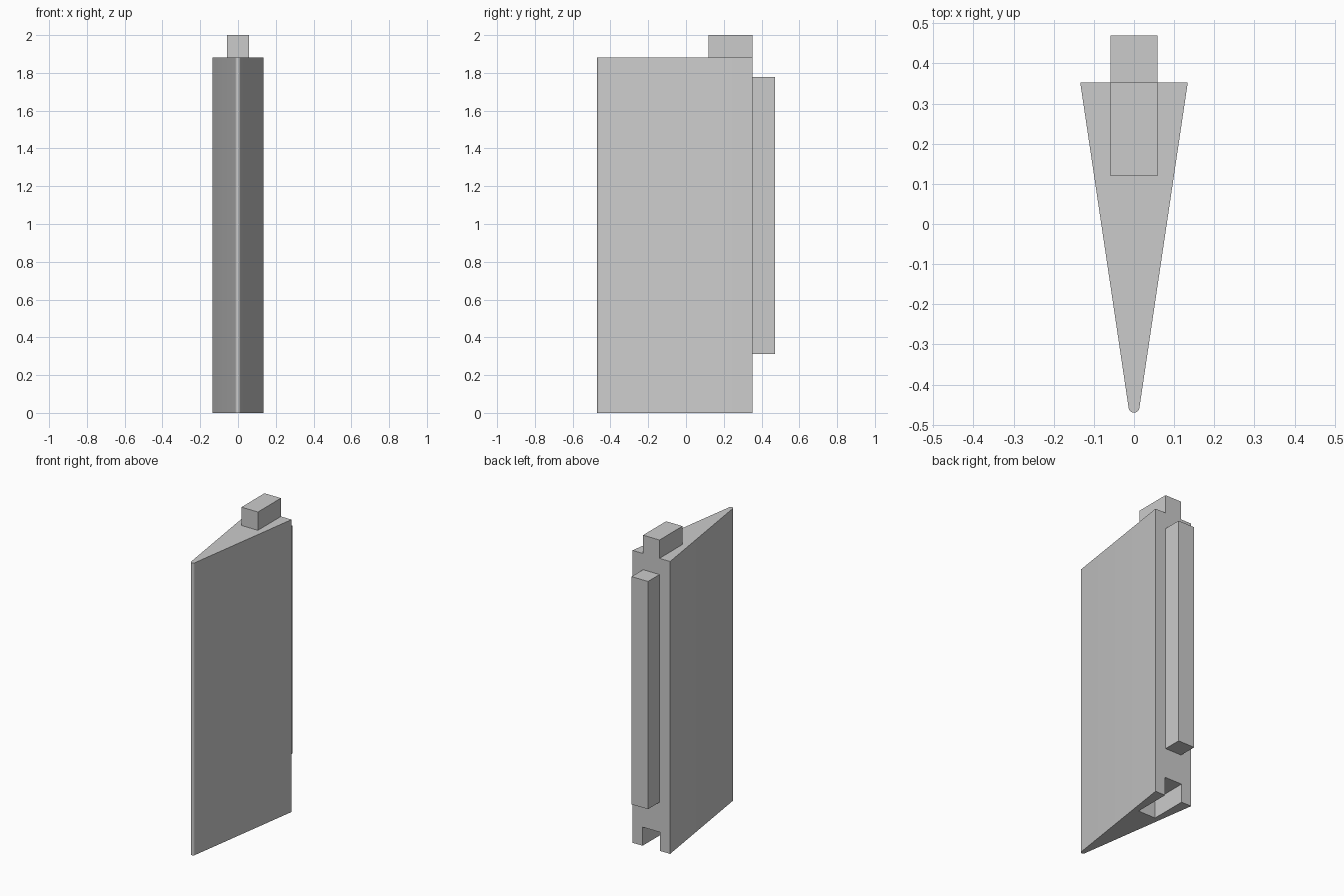
import bpy, bmesh, math

old = bpy.data.objects.get("Cube")
if old:
    bpy.data.objects.remove(old, do_unlink=True)

grey = bpy.data.materials.new("light grey")
grey.use_nodes = True
colour = (0.6, 0.6, 0.6, 1)
grey.diffuse_color = colour
grey.node_tree.nodes["Principled BSDF"].inputs["Base Color"].default_value = colour


def prism(name, outline, bottom, top):
    """Extrude a plan outline between two heights."""
    bm = bmesh.new()
    base = bm.faces.new([bm.verts.new((x, y, bottom)) for x, y in outline])
    grown = bmesh.ops.extrude_face_region(bm, geom=[base])["geom"]
    verts = [v for v in grown if isinstance(v, bmesh.types.BMVert)]
    bmesh.ops.translate(bm, verts=verts, vec=(0, 0, top - bottom))
    bmesh.ops.recalc_face_normals(bm, faces=bm.faces)
    mesh = bpy.data.meshes.new(name)
    bm.to_mesh(mesh)
    bm.free()
    mesh.materials.append(grey)
    obj = bpy.data.objects.new(name, mesh)
    bpy.context.collection.objects.link(obj)
    return obj


def block(name, half, front, back, bottom, top):
    outline = [(-half, front), (half, front), (half, back), (-half, back)]
    return prism(name, outline, bottom, top)


BACK, SHOULDER, HALF = 0.353, 1.882, 0.134
TIP_R, TIP_Y = 0.0135, -0.4565
SLOPE = math.radians(8.46)
STEPS = 12

# Wedge body with a rounded front edge
outline = [(-HALF, BACK), (HALF, BACK)]
for i in range(STEPS + 1):
    a = -SLOPE - (math.pi - 2 * SLOPE) * i / STEPS
    outline.append((TIP_R * math.cos(a), TIP_Y + TIP_R * math.sin(a)))
body = prism("wedge_body", outline, 0, SHOULDER)

# Socket in the underside, open at the back
cutter = block("socket_cutter", 0.062, 0.115, BACK + 0.1, -0.1, 0.12)
cutter.hide_render = True
cut = body.modifiers.new("socket", "BOOLEAN")
cut.operation = "DIFFERENCE"
cut.solver = "EXACT"
cut.object = cutter
bpy.context.view_layer.objects.active = body
body.select_set(True)
bpy.ops.object.modifier_apply(modifier=cut.name)
bpy.data.objects.remove(cutter, do_unlink=True)
bpy.ops.object.shade_smooth_by_angle(angle=math.radians(20))

# Locating tab on top and rail along the back
block("top_tab", 0.0585, 0.119, BACK, SHOULDER, 2)
block("back_rail", 0.0585, BACK, 0.47, 0.312, 1.778)
